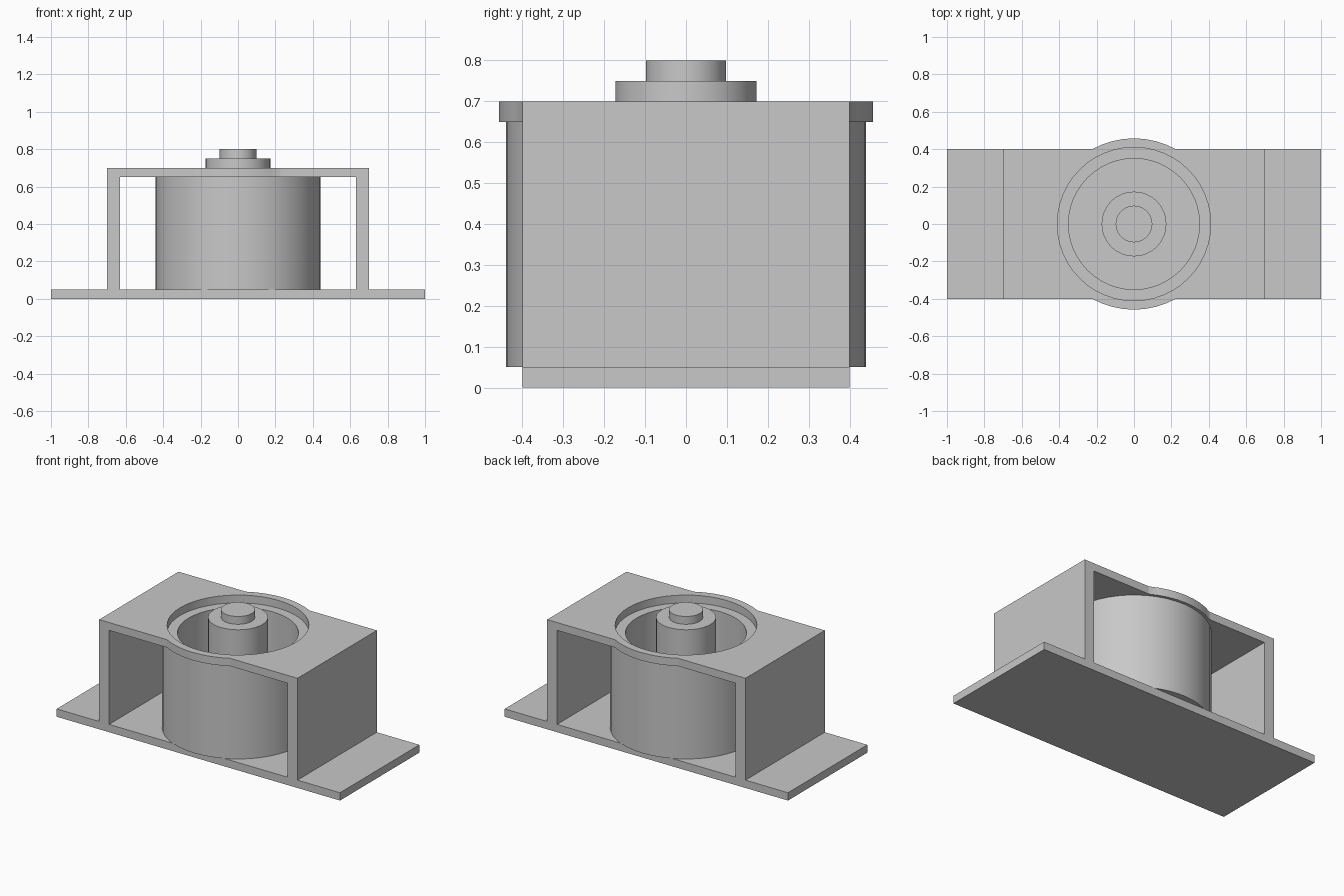
import bpy
import bmesh
from math import atan2, cos, sin, pi, radians, sqrt

if "Cube" in bpy.data.objects:
    bpy.data.objects.remove(bpy.data.objects["Cube"], do_unlink=True)

GREY = (0.58, 0.58, 0.58, 1)
mat = bpy.data.materials.new("plain grey")
mat.use_nodes = True
mat.diffuse_color = GREY
mat.node_tree.nodes["Principled BSDF"].inputs["Base Color"].default_value = GREY

SEGMENTS = 48
HALF_X, HALF_Y = 0.7, 0.4
BASE_TOP, ROOF_LOW, ROOF_TOP = 0.05, 0.65, 0.7
BULGE, OPENING = 0.458, 0.41


def finish(name, bm, smooth=False):
    bmesh.ops.recalc_face_normals(bm, faces=bm.faces)
    mesh = bpy.data.meshes.new(name)
    bm.to_mesh(mesh)
    bm.free()
    obj = bpy.data.objects.new(name, mesh)
    bpy.context.collection.objects.link(obj)
    mesh.materials.append(mat)
    if smooth:
        bpy.ops.object.select_all(action="DESELECT")
        obj.select_set(True)
        bpy.context.view_layer.objects.active = obj
        bpy.ops.object.shade_smooth_by_angle(angle=radians(30))
    return obj


def box(name, x0, x1, y, z0, z1):
    bm = bmesh.new()
    bmesh.ops.create_cube(bm, size=1)
    for v in bm.verts:
        v.co = ((x0 + x1) / 2 + v.co.x * (x1 - x0), v.co.y * 2 * y,
                z0 + (v.co.z + 0.5) * (z1 - z0))
    return finish(name, bm)


def sweep(name, loops, closed, smooth=True):
    """Join matching loops of points into a skin; cap both ends if not closed."""
    bm = bmesh.new()
    rows = [[bm.verts.new(p) for p in loop] for loop in loops]
    n = len(rows[0])
    for k in range(len(rows) if closed else len(rows) - 1):
        a, b = rows[k], rows[(k + 1) % len(rows)]
        for i in range(n):
            j = (i + 1) % n
            bm.faces.new((a[i], a[j], b[j], b[i]))
    if not closed:
        bm.faces.new(rows[0])
        bm.faces.new(rows[-1])
    return finish(name, bm, smooth)


def circle(r, z, angles):
    return [(r * cos(a), r * sin(a), z) for a in angles]


def roof_outline(z, angles):
    """Rectangle joined with the round bulge in its middle."""
    points = []
    for a in angles:
        reach = min(HALF_X / max(abs(cos(a)), 1e-6),
                    HALF_Y / max(abs(sin(a)), 1e-6))
        r = max(reach, BULGE)
        points.append((r * cos(a), r * sin(a), z))
    return points


even = [2 * pi * i / SEGMENTS for i in range(SEGMENTS)]

# Base plate and the two upright walls
box("base_plate", -1, 1, HALF_Y, 0, BASE_TOP)
for side, name in ((1, "left_wall"), (-1, "right_wall")):
    x0, x1 = sorted((side * 0.63, side * HALF_X))
    box(name, x0, x1, HALF_Y, BASE_TOP, ROOF_LOW)

# Roof with bulged edges and a round opening
corner = atan2(HALF_Y, HALF_X)
meet = atan2(HALF_Y, sqrt(BULGE ** 2 - HALF_Y ** 2))
extra = [s * a for a in (corner, meet, pi - corner, pi - meet) for s in (1, -1)]
angles = sorted({round(a % (2 * pi), 5) for a in even + extra})
sweep("roof_plate", [roof_outline(ROOF_LOW, angles), roof_outline(ROOF_TOP, angles),
                     circle(OPENING, ROOF_TOP, angles),
                     circle(OPENING, ROOF_LOW, angles)], True)

# Hollow round housing under the roof
sweep("housing", [circle(r, z, even) for r, z in
                  ((0.44, BASE_TOP), (0.44, ROOF_LOW),
                   (0.35, ROOF_LOW), (0.35, BASE_TOP))], True)

# Stepped centre shaft
sweep("shaft", [circle(r, z, even) for r, z in
                ((0.173, BASE_TOP), (0.173, 0.75), (0.098, 0.75), (0.098, 0.8))], False)
